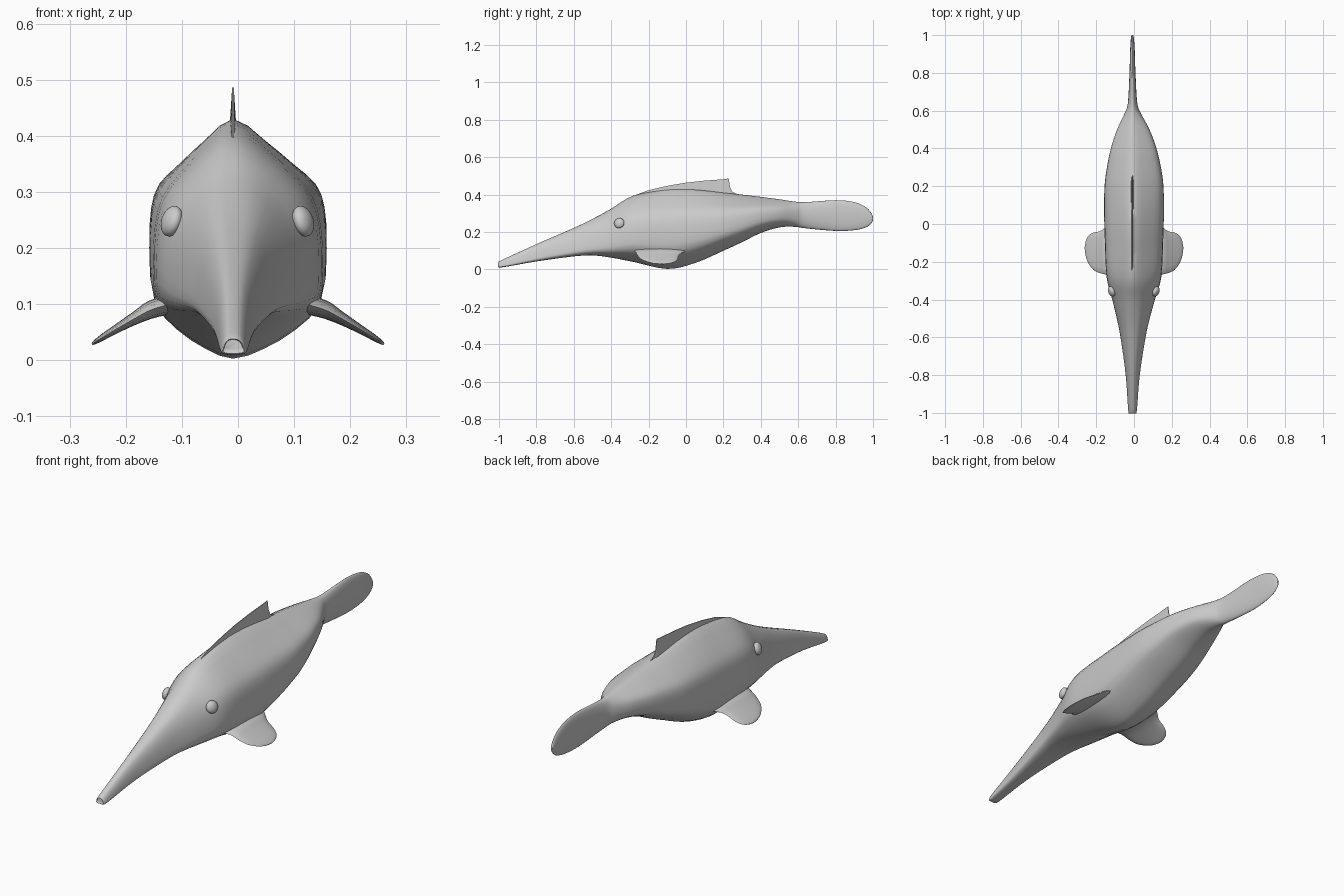
import bpy, bmesh, math
from mathutils import Vector

if "Cube" in bpy.data.objects:
    bpy.data.objects.remove(bpy.data.objects["Cube"])


def spline(pts, n, closed=False):
    """Interpolate tuples smoothly with n steps per span."""
    m, out = len(pts), []
    def get(i):
        return Vector(pts[i % m] if closed else pts[max(0, min(m - 1, i))])
    for i in range(m if closed else m - 1):
        a, b, c, d = (get(i + k) for k in (-1, 0, 1, 2))
        for s in range(n):
            t = s / n
            out.append(b + ((c - a) * t + (2 * a - 5 * b + 4 * c - d) * t**2
                            + (3 * b - a - 3 * c + d) * t**3) * 0.5)
    if not closed:
        out.append(get(m - 1))
    return out


def finish(name, bm, angle=50):
    bmesh.ops.recalc_face_normals(bm, faces=bm.faces)
    me = bpy.data.meshes.new(name)
    bm.to_mesh(me)
    bm.free()
    ob = bpy.data.objects.new(name, me)
    bpy.context.collection.objects.link(ob)
    bpy.ops.object.select_all(action='DESELECT')
    ob.select_set(True)
    bpy.context.view_layer.objects.active = ob
    bpy.ops.object.shade_smooth_by_angle(angle=math.radians(angle))
    return ob


def loft(name, rings, angle=50):
    bm = bmesh.new()
    vs = [[bm.verts.new(p) for p in r] for r in rings]
    n = len(vs[0])
    for a, b in zip(vs, vs[1:]):
        for i in range(n):
            bm.faces.new((a[i], a[(i + 1) % n], b[(i + 1) % n], b[i]))
    bm.faces.new(vs[0])
    bm.faces.new(vs[-1])
    return finish(name, bm, angle)


# Half cross-sections (width fraction, height fraction): beak, trunk, tail
BEAK = [(0, 1), (.4, .96), (.67, .81), (.84, .62), (.94, .42),
        (1, .22), (.97, .09), (.7, .02), (.35, 0), (0, 0)]
TRUNK = [(0, 1), (.32, .915), (.67, .79), (.89, .69), (.98, .57),
         (1, .4), (.95, .23), (.68, .12), (.33, .04), (0, 0)]
TAIL = [(math.sin(math.pi * k / 9), .5 + .5 * math.cos(math.pi * k / 9))
        for k in range(10)]
SECTIONS = [BEAK, TRUNK, TAIL]

# Body and tail blade: y, top z, bottom z, half width, section blend
stations = [
    Vector(s) for s in (
        (-1, .037, .018, .016, 0), (-.985, .05, .011, .023, 0),
        (-.8, .135, .043, .037, 0), (-.6, .222, .07, .066, 0),
        (-.5, .27, .075, .087, .1), (-.4, .325, .063, .113, .4),
        (-.28, .395, .04, .145, .8), (-.1, .427, .003, .154, 1),
        (.05, .428, .035, .158, 1), (.2, .412, .1, .156, 1),
        (.3, .4, .146, .143, 1), (.4, .388, .195, .121, 1.1),
        (.5, .375, .225, .086, 1.3), (.58, .363, .228, .046, 1.7),
        (.64, .36, .22, .025, 2), (.8, .37, .206, .016, 2),
        (.9, .36, .21, .013, 2), (.96, .334, .224, .01, 2),
        (.99, .303, .244, .007, 2), (1, .28, .263, .004, 2))]
rings = []
for y, top, bot, w, b in spline(stations, 4):
    k = min(1, max(0, int(b)))
    f = min(1, max(0, b - k))
    half = [(p[0] * (1 - f) + q[0] * f, p[1] * (1 - f) + q[1] * f)
            for p, q in zip(SECTIONS[k], SECTIONS[k + 1])]
    full = half + [(-x, z) for x, z in half[-2:0:-1]]
    cx = -.009
    ring = []
    for u, v in spline(full, 2, True):
        x = cx * (1 - min(1, abs(u)) * min(1, w / .15)) + u * w
        ring.append((x, y, bot + v * (top - bot)))
    rings.append(ring)
loft("body", rings)

# Dorsal fin: y, top z, root half thickness
dorsal = [(-.27, .398, .006), (-.2, .424, .008), (-.1, .447, .008),
          (0, .464, .008), (.1, .475, .008), (.2, .482, .008),
          (.228, .486, .008), (.236, .44, .007), (.248, .415, .006),
          (.275, .403, .004)]
loft("dorsal_fin", [[(-.009 - t, y, .385), (-.0105, y, z),
                     (-.0075, y, z), (-.009 + t, y, .385)]
                    for y, z, t in dorsal], 30)

# Pectoral fins: x, front y, back y, z, half thickness
fin = [Vector(s) for s in (
    (.1, -.29, .03, .105, .02), (.15, -.268, -.015, .092, .017),
    (.18, -.26, -.038, .077, .012), (.215, -.243, -.045, .057, .008),
    (.24, -.21, -.06, .042, .006), (.254, -.175, -.085, .033, .004),
    (.26, -.14, -.115, .029, .002))]
for side, name in ((1, "right_fin"), (-1, "left_fin")):
    rings = []
    for x, y0, y1, z, t in spline(fin, 3):
        ring = []
        for k in range(16):
            a = math.tau * k / 16
            s = math.sin(a) * t
            ring.append((side * (x + s * .5), (y0 + y1) / 2
                         + math.cos(a) * (y1 - y0) / 2, z + s * .85))
        rings.append(ring)
    loft(name, rings)

# Eyes
for side, name in ((1, "right_eye"), (-1, "left_eye")):
    bm = bmesh.new()
    bmesh.ops.create_uvsphere(bm, u_segments=20, v_segments=12, radius=.028)
    ob = finish(name, bm)
    ob.location = (side * .116 - (.002 if side < 0 else 0), -.357, .248)
    ob.scale = (.62, 1, 1)
    ob.rotation_euler = (0, side * -.3, side * -.35)
